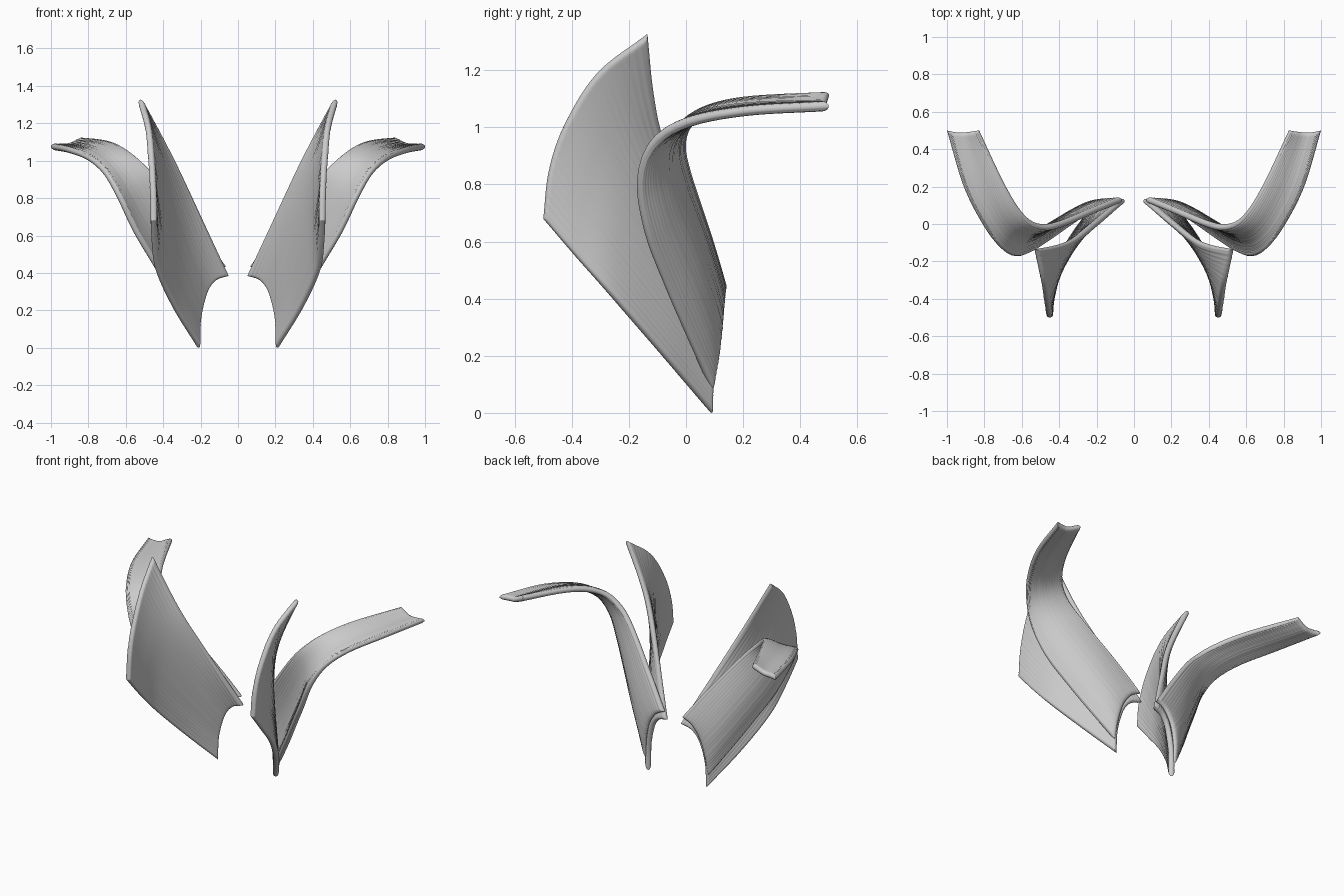
import bpy, bmesh, math, random
from mathutils import Vector

if "Cube" in bpy.data.objects:
    bpy.data.objects.remove(bpy.data.objects["Cube"])

random.seed(4)


def spaced(n):
    """Parameters 0..1, closer together near both ends so rims can be rounded."""
    return [(1 - math.cos(math.pi * i / n)) / 2 for i in range(n + 1)]


def curve(points, params):
    """Smooth curve through points, sampled at the given fractions of its length."""
    p = [Vector(q) for q in points]
    p = [2 * p[0] - p[1]] + p + [2 * p[-1] - p[-2]]
    dense = []
    for i in range(1, len(p) - 2):
        a, b, c, d = p[i - 1:i + 3]
        for k in range(24):
            t = k / 24
            dense.append(0.5 * (2 * b + (c - a) * t + (2 * a - 5 * b + 4 * c - d) * t ** 2
                                + (3 * b - a - 3 * c + d) * t ** 3))
    dense.append(p[-2])
    dist = [0.0]
    for a, b in zip(dense, dense[1:]):
        dist.append(dist[-1] + (b - a).length)
    out, j = [], 0
    for u in params:
        s = dist[-1] * u
        while j < len(dense) - 2 and dist[j + 1] < s:
            j += 1
        f = (s - dist[j]) / (dist[j + 1] - dist[j])
        out.append(dense[j].lerp(dense[j + 1], f))
    return out


def blade(name, base, tip, low, high, thickness, bulge, nu=96, nv=56):
    """Patch spanned by four edge curves, given a ribbed, round-rimmed thickness."""
    us, vs = spaced(nu), spaced(nv)
    B, T, L, H = curve(base, us), curve(tip, us), curve(low, vs), curve(high, vs)

    # middle surface
    mid = [[L[j].lerp(H[j], u) + B[i].lerp(T[i], v)
            - B[0].lerp(B[-1], u).lerp(T[0].lerp(T[-1], u), v)
            + Vector(bulge) * math.sin(math.pi * u) * math.sin(math.pi * math.sqrt(v))
            for i, u in enumerate(us)] for j, v in enumerate(vs)]

    # lengthwise ribs
    ribs = [random.uniform(0.4, 1.0) for _ in range(24)]

    bm = bmesh.new()
    front, back = [], []
    radius = thickness / 2
    for j, v in enumerate(vs):
        rows = ([], [])
        for i, u in enumerate(us):
            co = mid[j][i]
            du = mid[j][min(i + 1, nu)] - mid[j][max(i - 1, 0)]
            dv = mid[min(j + 1, nv)][i] - mid[max(j - 1, 0)][i]
            normal = du.cross(dv).normalized()
            d = min((co - mid[j][0]).length, (co - mid[j][nu]).length,
                    (co - mid[0][i]).length, (co - mid[nv][i]).length)
            k = max(0.0, 1 - d / radius)
            rib = 0.0025 * ribs[min(int(u * 24), 23)] * abs(math.sin(math.pi * 24 * u))
            h = (radius - rib) * math.sqrt(1 - k * k)
            rows[0].append(bm.verts.new(co + normal * h))
            rows[1].append(bm.verts.new(co - normal * h))
        front.append(rows[0])
        back.append(rows[1])
    for g, flip in ((front, False), (back, True)):
        for j in range(nv):
            for i in range(nu):
                q = [g[j][i], g[j][i + 1], g[j + 1][i + 1], g[j + 1][i]]
                bm.faces.new(q[::-1] if flip else q)
    bmesh.ops.remove_doubles(bm, verts=bm.verts, dist=0.00005)
    bmesh.ops.recalc_face_normals(bm, faces=bm.faces)
    for f in bm.faces:
        f.smooth = True
    mesh = bpy.data.meshes.new(name)
    bm.to_mesh(mesh)
    bm.free()
    ob = bpy.data.objects.new(name, mesh)
    bpy.context.collection.objects.link(ob)
    m = ob.modifiers.new("mirror", 'MIRROR')
    m.use_mirror_merge = False


# Front pair: broad upright fans
blade("front_blades",
      base=[(0.21, 0.09, 0), (0.205, 0.095, 0.15), (0.17, 0.105, 0.29),
            (0.12, 0.115, 0.36), (0.05, 0.125, 0.385)],
      tip=[(0.45, -0.5, 0.68), (0.455, -0.48, 0.85), (0.465, -0.425, 1.01),
           (0.485, -0.31, 1.19), (0.525, -0.135, 1.325)],
      low=[(0.21, 0.09, 0), (0.335, -0.08, 0.2), (0.425, -0.25, 0.395),
           (0.445, -0.38, 0.54), (0.45, -0.5, 0.68)],
      high=[(0.05, 0.125, 0.385), (0.19, 0.015, 0.68), (0.32, -0.08, 0.95),
            (0.41, -0.115, 1.12), (0.525, -0.135, 1.325)],
      thickness=0.036, bulge=(0, 0, 0))

# Rear pair: long leaves that bend outward and back
blade("rear_blades",
      base=[(0.22, 0.09, 0.08), (0.215, 0.1, 0.2), (0.185, 0.11, 0.32),
            (0.13, 0.12, 0.4), (0.065, 0.13, 0.435)],
      tip=[(1.0, 0.5, 1.075), (0.95, 0.49, 1.075), (0.9, 0.49, 1.08), (0.83, 0.5, 1.115)],
      low=[(0.22, 0.09, 0.08), (0.36, -0.01, 0.3), (0.45, -0.075, 0.45), (0.55, -0.14, 0.62),
           (0.635, -0.17, 0.8), (0.71, -0.13, 0.93), (0.8, -0.015, 1.01),
           (0.91, 0.2, 1.055), (1.0, 0.5, 1.075)],
      high=[(0.065, 0.13, 0.435), (0.2, 0.075, 0.62), (0.39, 0.0, 0.86), (0.49, -0.01, 0.965),
            (0.58, 0.04, 1.04), (0.68, 0.19, 1.09), (0.83, 0.5, 1.115)],
      thickness=0.036, bulge=(0.015, 0.03, 0))
